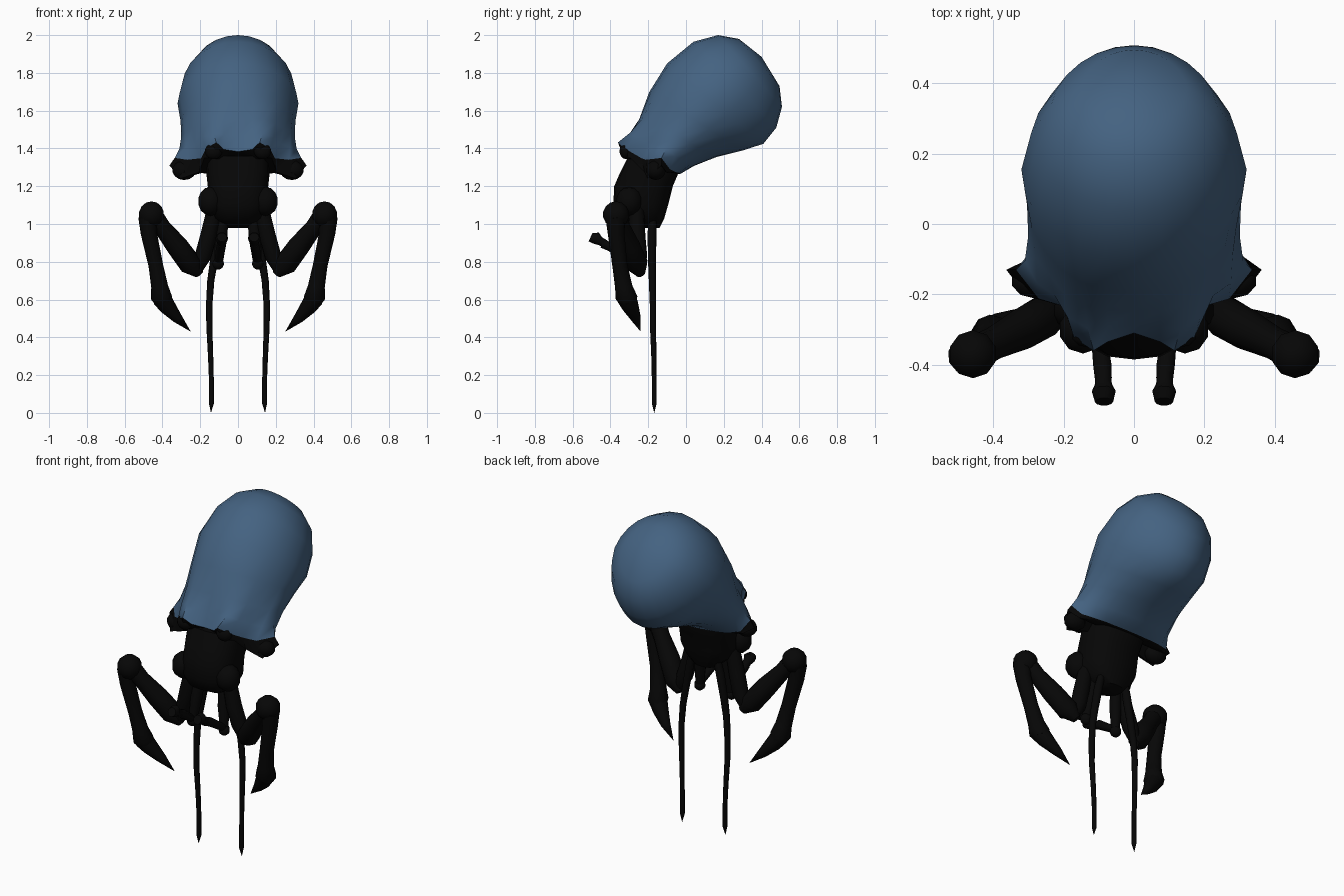
import bpy, bmesh, math
from mathutils import Vector

if "Cube" in bpy.data.objects:
    bpy.data.objects.remove(bpy.data.objects["Cube"])


def material(name, rgb):
    m = bpy.data.materials.new(name)
    m.diffuse_color = (*rgb, 1)
    m.use_nodes = True
    m.node_tree.nodes["Principled BSDF"].inputs["Base Color"].default_value = m.diffuse_color
    return m


BLUE = material("slate blue", (0.058, 0.123, 0.22))
BLACK = material("near black", (0.002, 0.002, 0.002))


def loft(bm, rings, mat=lambda i: 0):
    """Skin a list of closed rings; a one-point ring makes a pole, other ends are capped."""
    vs = [[bm.verts.new(p) for p in r] for r in rings]
    for i, (a, b) in enumerate(zip(vs, vs[1:])):
        n = max(len(a), len(b))
        for k in range(n):
            j = (k + 1) % n
            if len(a) == 1:
                f = [a[0], b[j], b[k]]
            elif len(b) == 1:
                f = [a[k], a[j], b[0]]
            else:
                f = [a[k], a[j], b[j], b[k]]
            bm.faces.new(f).material_index = mat(i)
    for end in (vs[0], vs[-1]):
        if len(end) > 2:
            bm.faces.new(end)


def finish(name, bm, mats, mirror=False):
    bmesh.ops.recalc_face_normals(bm, faces=bm.faces)
    me = bpy.data.meshes.new(name)
    bm.to_mesh(me)
    bm.free()
    for m in mats:
        me.materials.append(m)
    ob = bpy.data.objects.new(name, me)
    bpy.context.collection.objects.link(ob)
    if mirror:
        ob.modifiers.new("mirror", "MIRROR")
    return ob


def tube(bm, path, n=10):
    """Round tapering limb; path entries are (x, y, z, radius)."""
    pts = [Vector(p[:3]) for p in path]
    q = (pts[-1] - pts[0]).to_track_quat("Z", "Y")
    rings = []
    for p, (_, _, _, r) in zip(pts, path):
        rings.append([p] if r == 0 else
                     [p + q @ Vector((r * math.cos(math.tau * k / n),
                                      r * math.sin(math.tau * k / n), 0)) for k in range(n)])
    loft(bm, rings)


def ball(bm, c, r, scale=(1, 1, 1)):
    res = bmesh.ops.create_uvsphere(bm, u_segments=10, v_segments=7, radius=r)
    for v in res["verts"]:
        v.co = Vector(c) + Vector([a * b for a, b in zip(v.co, scale)])


def full(half):
    """Complete a half ring by reflecting it in x."""
    return [Vector(p) for p in half] + [Vector((-x, y, z)) for x, y, z in half[-2:0:-1]]


# Hood: scalloped rim, dark lip and tilted dome sections
rim = full([(0, -.31, 1.383), (.075, -.335, 1.395), (.115, -.36, 1.432), (.17, -.325, 1.40),
            (.195, -.235, 1.348), (.27, -.213, 1.34), (.335, -.13, 1.35), (.30, -.085, 1.29),
            (.24, -.055, 1.275), (.17, -.04, 1.27), (.11, -.035, 1.267), (.05, -.03, 1.265),
            (0, -.03, 1.265)])
lip = full([(0, -.285, 1.37), (.075, -.305, 1.365), (.13, -.33, 1.35), (.178, -.295, 1.35),
            (.205, -.22, 1.275), (.305, -.205, 1.24), (.363, -.13, 1.31), (.30, -.10, 1.27),
            (.23, -.07, 1.27), (.16, -.055, 1.268), (.10, -.05, 1.265), (.05, -.045, 1.263),
            (0, -.045, 1.263)])
sections = [((-.31, 1.48), (.06, 1.285), .29), ((-.26, 1.56), (.18, 1.335), .292),
            ((-.20, 1.70), (.31, 1.38), .302), ((-.10, 1.85), (.41, 1.425), .32),
            ((.04, 1.965), (.478, 1.51), .292), ((.17, 2.0), (.508, 1.62), .235),
            ((.28, 1.98), (.495, 1.73), .15)]
rings = [[Vector((0, -.17, 1.32))], lip, rim]
for i, (f, b, w) in enumerate(sections):
    F, B = Vector((0, *f)), Vector((0, *b))
    c, h = (F + B) / 2, (F - B) / 2
    ring = []
    blend = (.45, .2, .06, 0, 0, 0, 0)[i]
    lift = Vector((0, .05 + .07 * i, .07 + .1 * i))
    for k in range(24):
        t = math.tau * k / 24
        # the rear half narrows behind a soft side ridge
        narrow = 1 - (0, .05, .10, .14, .14, .12, .08)[i] * max(0, -math.cos(t))
        p = c + h * math.cos(t) + Vector((w * narrow * math.sin(t), 0, 0))
        ring.append(p.lerp(rim[k] + lift, blend))
    rings.append(ring)
rings.append([Vector((0, .40, 1.885))])
bm = bmesh.new()
loft(bm, rings, lambda i: 1 if i < 2 else 0)
finish("hood", bm, [BLUE, BLACK])

# Rounded dark pads under the side flares and front lobes
bm = bmesh.new()
ball(bm, (.285, -.16, 1.285), .055, (1.2, .95, .95))
ball(bm, (.13, -.318, 1.385), .042, (1.15, .8, 1))
finish("rim_pad", bm, [BLACK], True)

# Body: upright tapering trunk, slightly squared in section
bm = bmesh.new()
trunk = [(1.36, -.18, .125, .17), (1.27, -.195, .155, .168), (1.20, -.225, .155, .16),
         (1.10, -.24, .145, .165), (1.03, -.235, .12, .13), (.98, -.20, .06, .07)]


def squared(v):
    return math.copysign(abs(v) ** .8, v)


loft(bm, [[(hx * squared(math.cos(math.tau * k / 16)), y + hy * squared(math.sin(math.tau * k / 16)), z)
           for k in range(16)] for z, y, hy, hx in trunk])
finish("body", bm, [BLACK])

# Shoulder knobs
bm = bmesh.new()
ball(bm, (.145, -.30, 1.12), .07, (1, 1, 1.1))
finish("shoulder", bm, [BLACK], True)

# Large folded arms with claws
bm = bmesh.new()
tube(bm, [(.125, -.26, 1.08, .04), (.155, -.26, .94, .045), (.185, -.25, .83, .045),
          (.215, -.25, .76, .03)])
tube(bm, [(.205, -.24, .735, .025), (.25, -.26, .785, .06), (.32, -.30, .88, .058),
          (.40, -.34, .98, .046), (.45, -.365, 1.05, .05)])
ball(bm, (.458, -.37, 1.05), .07)
tube(bm, [(.478, -.375, 1.04, .052), (.472, -.37, .95, .044), (.435, -.35, .78, .040),
          (.415, -.33, .67, .046), (.405, -.315, .61, .058), (.395, -.305, .58, .045)])
tube(bm, [(.405, -.315, .61, .052), (.375, -.295, .565, .045), (.32, -.265, .50, .027),
          (.25, -.24, .43, 0)])
finish("arm", bm, [BLACK], True)

# Small feeding arms under the front
bm = bmesh.new()
tube(bm, [(.08, -.25, 1.03, .03), (.09, -.265, .92, .032), (.105, -.28, .78, .022)])
ball(bm, (.105, -.28, .79), .032)
tube(bm, [(.105, -.28, .80, .02), (.09, -.40, .88, .026), (.087, -.44, .895, .024)])
tube(bm, [(.087, -.42, .89, .022), (.087, -.455, .91, .024), (.086, -.475, .925, .034),
          (.085, -.505, .93, .026)])
finish("feeding_arm", bm, [BLACK], True)

# Long thin standing legs
bm = bmesh.new()
tube(bm, [(.075, -.175, 1.06, .02), (.10, -.18, .95, .024), (.128, -.18, .80, .021),
          (.144, -.178, .70, .019), (.152, -.175, .58, .017), (.152, -.175, .46, .016),
          (.145, -.17, .30, .014), (.141, -.168, .18, .013), (.141, -.168, .05, .013),
          (.143, -.168, 0, 0)], 8)
finish("standing_leg", bm, [BLACK], True)

bpy.ops.object.select_all(action="SELECT")
bpy.context.view_layer.objects.active = bpy.data.objects["hood"]
bpy.ops.object.shade_smooth_by_angle(angle=math.radians(50))
